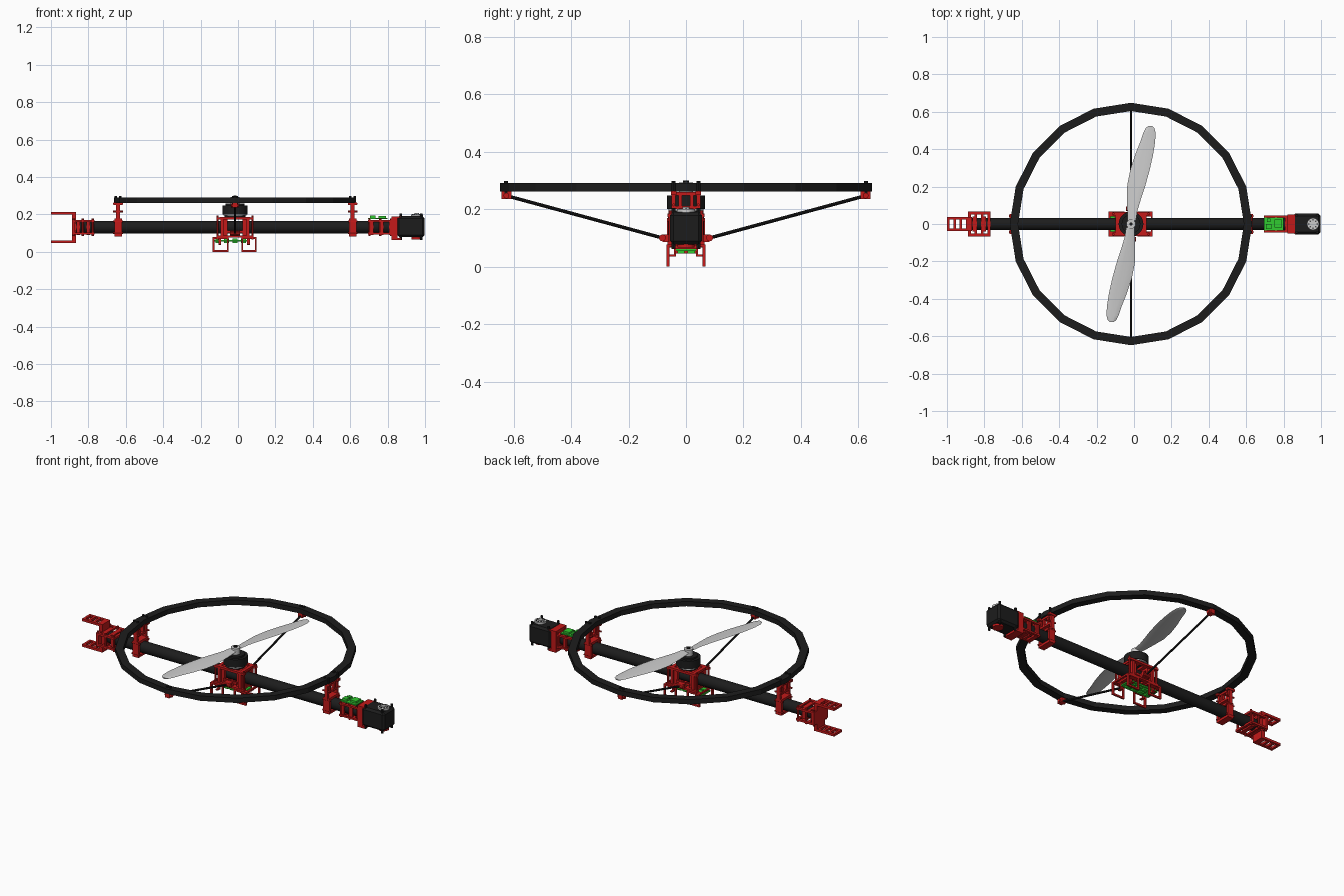
import bpy, bmesh, math
from mathutils import Vector, Matrix

def mat(name, c):
    m = bpy.data.materials.new(name)
    m.diffuse_color = (*c, 1)
    return m

RED, BLACK = mat("red", (0.55, 0.01, 0.01)), mat("black", (0.012, 0.012, 0.012))
GREEN = mat("green", (0.03, 0.6, 0.03))
CX = -0.016  # rotor axis

def finish(name, bm, m, smooth=False):
    bmesh.ops.recalc_face_normals(bm, faces=bm.faces[:])
    me = bpy.data.meshes.new(name)
    bm.to_mesh(me)
    bm.free()
    o = bpy.data.objects.new(name, me)
    bpy.context.collection.objects.link(o)
    if m:
        me.materials.append(m)
    if smooth:
        bpy.ops.object.select_all(action='DESELECT')
        o.select_set(True)
        bpy.context.view_layer.objects.active = o
        bpy.ops.object.shade_smooth_by_angle(angle=math.radians(35))
    return o

def add_box(bm, x0, x1, y0, y1, z0, z1):
    mtx = Matrix.Translation(((x0+x1)/2, (y0+y1)/2, (z0+z1)/2)) @ Matrix.Diagonal((x1-x0, y1-y0, z1-z0, 1))
    bmesh.ops.create_cube(bm, size=1, matrix=mtx)

def add_rod(bm, a, b, r, n=12):
    a, b = Vector(a), Vector(b)
    q = (b-a).to_track_quat('Z', 'Y').to_matrix().to_4x4()
    bmesh.ops.create_cone(bm, cap_ends=True, segments=n, radius1=r, radius2=r,
                          depth=(b-a).length, matrix=Matrix.Translation((a+b)/2) @ q)

def part(name, m, boxes=(), rods=(), sym_y=False, smooth=False):
    """One object from boxes and rods; sym_y repeats the boxes and rods at -y."""
    bm = bmesh.new()
    for b in boxes:
        add_box(bm, *b)
        if sym_y:
            add_box(bm, b[0], b[1], -b[3], -b[2], b[4], b[5])
    for a, b, r, n in rods:
        add_rod(bm, a, b, r, n)
        if sym_y:
            add_rod(bm, (a[0], -a[1], a[2]), (b[0], -b[1], b[2]), r, n)
    return finish(name, bm, m, smooth)

def ladder(x0, x1, hy, z0, z1, rungs, w=0.014):
    """Boxes of a flat plate with windows, lying in xy."""
    out = [(x0, x1, -hy, -hy+w, z0, z1), (x0, x1, hy-w, hy, z0, z1)]
    for i in range(rungs):
        x = x0 + (x1-x0-w)*i/(rungs-1)
        out.append((x, x+w, -hy+w, hy-w, z0, z1))
    return out

def collar(x0, x1, h=0.039, t=0.008, zc=0.13):
    """Boxes of a square clamp around the beam."""
    o = h + t
    return [(x0, x1, -o, -h+.006, zc-o, zc+o), (x0, x1, h-.006, o, zc-o, zc+o),
            (x0, x1, -o, o, zc+h-.006, zc+o), (x0, x1, -o, o, zc-o, zc-h+.006)]

# main beam
part("beam", BLACK, rods=[((-0.87, 0, 0.132), (0.84, 0, 0.132), 0.033, 24)], smooth=True)

# twenty-sided guard ring
bm = bmesh.new()
prof = [(0.648, 0.262), (0.648, 0.291), (0.604, 0.291), (0.604, 0.262)]
loops = [[bm.verts.new((CX + r*math.cos(i*math.pi/10), r*math.sin(i*math.pi/10), z)) for r, z in prof]
         for i in range(20)]
for i in range(20):
    a, b = loops[i], loops[(i+1) % 20]
    for j in range(4):
        bm.faces.new((a[j], b[j], b[(j+1) % 4], a[(j+1) % 4]))
finish("guard_ring", bm, BLACK)

# posts carrying the ring on the beam
for side, x in (("left", -0.641), ("right", 0.613)):
    bx = collar(x-0.02, x+0.02)
    for s in (-1, 1):
        y = s*0.043
        bx += [(x-0.011, x+0.011, y-0.007, y+0.007, 0.17, 0.262),
               (x-0.024, x+0.024, y-0.01, y+0.01, 0.25, 0.264)]
    bx += [(x-0.011, x+0.011, -0.045, 0.045, z, z+0.012) for z in (0.2, 0.248)]
    bx += [(x-0.009, x+0.009, y-0.006, y+0.006, 0.2, 0.25) for y in (-0.02, 0.02)]
    bolts = [((x-0.026, y, z), (x+0.026, y, z), 0.005, 8) for y in (-0.043, 0.043) for z in (0.1, 0.163, 0.215, 0.257)]
    part(side + "_ring_post", RED, bx, bolts)
    part(side + "_ring_bolts", BLACK, rods=[((x+d, y, 0.25), (x+d, y, 0.298), 0.007, 8)
                                           for y in (-0.043, 0.043) for d in (-0.012, 0.012)])

# diagonal struts and their brackets
part("struts", BLACK, rods=[((CX, 0.06, 0.094), (CX, 0.625, 0.247), 0.006, 10)], sym_y=True)
part("strut_outer_brackets", RED, [(CX-0.014, CX+0.014, 0.607, 0.642, 0.236, 0.263)],
     [((CX-0.022, 0.625, 0.247), (CX+0.022, 0.625, 0.247), 0.01, 10)], sym_y=True)
part("strut_bolts", BLACK, rods=[((CX+d, 0.626, 0.255), (CX+d, 0.626, 0.299), 0.007, 8) for d in (-0.01, 0.01)], sym_y=True)
part("strut_inner_brackets", RED, [(CX-0.02, CX+0.02, 0.045, 0.08, 0.085, 0.112)],
     [((CX-0.026, 0.082, 0.1), (CX+0.026, 0.082, 0.1), 0.012, 10)], sym_y=True)

# centre clamp and motor mount
bx = collar(-0.093, -0.055) + collar(0.023, 0.061)
bx += ladder(-0.098, 0.066, 0.065, 0.172, 0.185, 4, 0.02) + ladder(-0.098, 0.066, 0.065, 0.076, 0.088, 4, 0.02)
bx += [(x-0.008, x+0.008, y-0.008, y+0.008, 0.08, 0.18) for x in (-0.085, 0.053) for y in (-0.052, 0.052)]
bx += [(-0.06, 0.028, s*0.049-0.004, s*0.049+0.004, 0.1, 0.114) for s in (-1, 1)]
bolts = [((x, y, 0.066), (x, y, 0.195), 0.006, 8) for x in (-0.11, 0.078) for y in (-0.055, 0.055)]
bx += [(x-0.012, x+0.012, y-0.01, y+0.01, z, z+0.012) for x in (-0.104, 0.072) for y in (-0.055, 0.055) for z in (0.076, 0.172)]
part("centre_clamp", RED, bx, bolts)
part("motor", BLACK, rods=[((CX, 0, 0.184), (CX, 0, 0.198), 0.055, 32), ((CX, 0, 0.2), (CX, 0, 0.247), 0.066, 32),
                           ((CX, 0, 0.247), (CX, 0, 0.257), 0.05, 32)], smooth=True)
part("motor_band", None, rods=[((CX, 0, 0.194), (CX, 0, 0.203), 0.061, 32)], smooth=True)

# propeller: twisted blades, each station is (radius, leading, trailing edge)
stations = [(0.02, 0.026, -0.018), (0.07, 0.034, -0.02), (0.13, 0.052, -0.021), (0.21, 0.078, -0.02),
            (0.29, 0.1, -0.004), (0.37, 0.118, 0.022), (0.44, 0.129, 0.05), (0.49, 0.131, 0.067),
            (0.515, 0.124, 0.08), (0.525, 0.112, 0.094)]
bm = bmesh.new()
for s in (1, -1):
    prev = None
    for y, xa, xb in stations:
        tilt = math.radians(22 - 30*y)
        mid, half = (xa+xb)/2, (xa-xb)/2
        sec = []
        for k in range(10):
            t = k*math.tau/10
            u, v = half*math.cos(t), 0.0035*math.sin(t)
            sec.append(bm.verts.new((CX + s*(mid+u), s*y, 0.281 + u*math.tan(tilt)*0.5 + v)))
        if prev:
            for k in range(10):
                bm.faces.new((prev[k], prev[(k+1) % 10], sec[(k+1) % 10], sec[k]))
        else:
            bm.faces.new(sec)
        prev = sec
    bm.faces.new(prev)
finish("propeller", bm, None, True)
part("propeller_hub", None, rods=[((CX, 0, 0.255), (CX, 0, 0.293), 0.025, 24)], smooth=True)
part("hub_nut", BLACK, rods=[((CX, 0, 0.29), (CX, 0, 0.3), 0.01, 6)])

# controller board under the centre
part("controller_board", GREEN, [(-0.133, 0.062, -0.04, 0.04, 0.054, 0.062)] +
     [(-0.12+0.045*i, -0.092+0.045*i, y, y+0.025, 0.046, 0.072) for i in range(4) for y in (-0.03, 0.006)])

# landing legs: open frames at both sides
bx = []
for x0, x1 in ((-0.135, -0.05), (0.018, 0.1)):
    w = 0.01
    bx += [(x0, x0+w, 0.058, 0.068, 0, 0.076), (x1-w, x1, 0.058, 0.068, 0, 0.076),
           (x0, x1, 0.058, 0.068, 0, w), (x0, x1, 0.04, 0.068, 0.068, 0.078),
           (x0, x0+w, 0, 0.068, 0.068, 0.078), (x1-w, x1, 0, 0.068, 0.068, 0.078),
           (x0+0.03, x0+0.045, 0.035, 0.06, 0.036, 0.042), (x0+0.03, x0+0.045, 0.035, 0.042, 0.036, 0.076)]
part("landing_legs", RED, bx, sym_y=True)

# forked joint at the left end
bx = ladder(-1, -0.885, 0.037, 0.198, 0.212, 4) + ladder(-1, -0.885, 0.037, 0.046, 0.06, 4)
bx += [(-0.888, -0.866, -0.037, 0.037, 0.046, 0.212)]
bx += ladder(-0.888, -0.768, 0.066, 0.158, 0.17, 4) + ladder(-0.888, -0.768, 0.066, 0.092, 0.104, 4)
bx += [(-0.888, -0.872, -0.066, 0.066, 0.092, 0.17)]
for x in (-0.855, -0.8):
    bx += collar(x-0.009, x+0.009, 0.034, 0.006)
bolts = [((x, y, 0.084), (x, y, 0.178), 0.006, 8) for x in (-0.88, -0.83, -0.776) for y in (-0.056, 0.056)]
part("fork_joint", RED, bx, bolts)

# servo bracket at the right end
bx = ladder(0.695, 0.83, 0.046, 0.16, 0.17, 4) + ladder(0.695, 0.83, 0.046, 0.092, 0.102, 4)
for x in (0.715, 0.77, 0.815):
    bx += collar(x-0.009, x+0.009, 0.034, 0.006)
bx += [(0.82, 0.852, -0.05, 0.05, 0.068, 0.185), (0.82, 0.87, -0.05, 0.05, 0.062, 0.074),
       (0.82, 0.87, -0.05, 0.05, 0.18, 0.188)]
bolts = [((x, y, 0.085), (x, y, 0.177), 0.006, 8) for x in (0.703, 0.76, 0.82) for y in (-0.038, 0.038)]
part("servo_bracket", RED, bx, bolts)
part("servo_board", GREEN, [(0.695, 0.8, -0.035, 0.035, 0.174, 0.181), (0.705, 0.735, -0.028, 0.0, 0.18, 0.194),
     (0.75, 0.79, -0.02, 0.025, 0.18, 0.192), (0.71, 0.73, 0.01, 0.03, 0.18, 0.19)])

# servo with output discs and screws
o = part("servo", BLACK, [(0.85, 0.998, -0.056, 0.056, 0.078, 0.19)])
bv = o.modifiers.new("bevel", 'BEVEL')
bv.width, bv.segments = 0.012, 1
part("servo_screws", BLACK, rods=[((x, y, 0.064), (x, y, 0.204), 0.007, 8) for x in (0.87, 0.98) for y in (-0.044, 0.044)])
part("servo_horn", None, rods=[((0.957, 0, 0.188), (0.957, 0, 0.2), 0.032, 24), ((0.957, 0, 0.2), (0.957, 0, 0.207), 0.012, 16)])
part("horn_screws", BLACK, rods=[((0.957+0.022*math.cos(k*math.pi/4), 0.022*math.sin(k*math.pi/4), 0.195),
     (0.957+0.022*math.cos(k*math.pi/4), 0.022*math.sin(k*math.pi/4), 0.203), 0.004, 8) for k in range(8)])
part("servo_idler", RED, rods=[((0.957, 0, 0.066), (0.957, 0, 0.08), 0.03, 24)])
